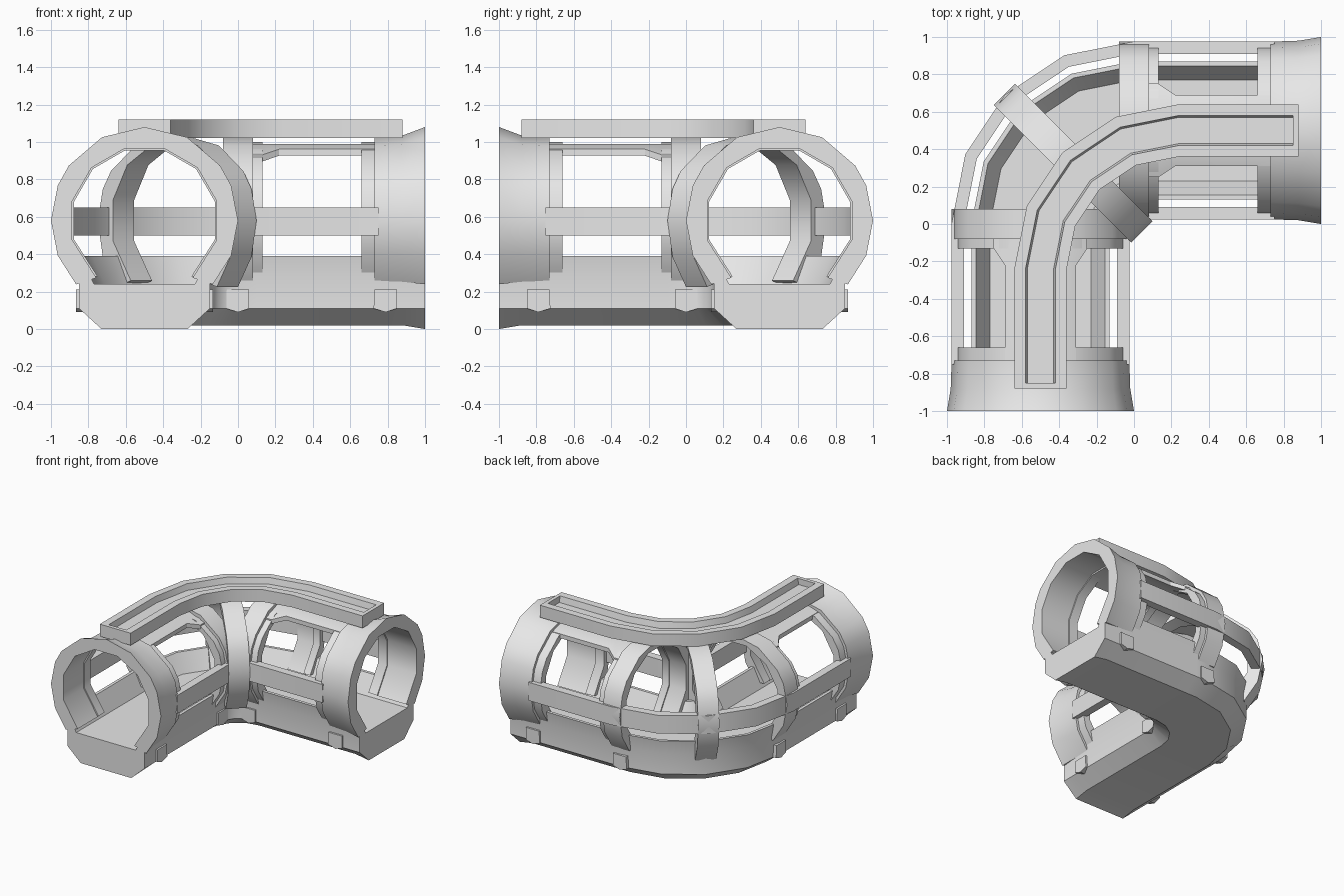
import bpy, bmesh
from math import sin, cos, pi, radians, sqrt
from mathutils import Vector

cube = bpy.data.objects.get("Cube")
if cube:
    bpy.data.objects.remove(cube, do_unlink=True)

grey = bpy.data.materials.new("plain_grey")
grey.use_nodes = True
colour = (0.8, 0.8, 0.8, 1)
grey.diffuse_color = colour
grey.node_tree.nodes["Principled BSDF"].inputs["Base Color"].default_value = colour

AXIS = 0.58   # height of the tube axis


# A frame is (origin, outward direction); profiles are (offset, height) points.
def arm(y):
    return Vector((-0.5, y)), Vector((-1, 0))


def bend(t, c=0.0):
    a = t * pi / 2
    d = Vector((-cos(a), sin(a)))
    return Vector((c, -c)) + d * (0.5 + c), d


def flip(frame):
    return tuple(Vector((-v.y, -v.x)) for v in frame)


def sweep(name, frames, profiles):
    """Loft closed profiles along frames and cap both ends."""
    if not isinstance(profiles[0], list):
        profiles = [profiles] * len(frames)
    bm = bmesh.new()
    loops = []
    for (o, d), prof in zip(frames, profiles):
        loops.append([bm.verts.new((*(o + d * u), z)) for u, z in prof])
    n = len(loops[0])
    for a, b in zip(loops, loops[1:]):
        for i in range(n):
            j = (i + 1) % n
            bm.faces.new((a[i], a[j], b[j], b[i]))
    caps = [bm.faces.new(loops[0]), bm.faces.new(loops[-1])]
    bmesh.ops.recalc_face_normals(bm, faces=bm.faces)
    bmesh.ops.triangulate(bm, faces=caps)
    me = bpy.data.meshes.new(name)
    bm.to_mesh(me)
    bm.free()
    me.materials.append(grey)
    ob = bpy.data.objects.new(name, me)
    bpy.context.collection.objects.link(ob)
    bpy.ops.object.select_all(action="DESELECT")
    ob.select_set(True)
    bpy.context.view_layer.objects.active = ob
    bpy.ops.object.shade_smooth_by_angle(angle=radians(33))
    return ob


def both_arms(name, frames, profiles):
    sweep("front_" + name, frames, profiles)
    sweep("side_" + name, [flip(f) for f in frames], profiles)


def whole_path(half):
    """Half path up to the corner, then its mirror image."""
    return half + [flip(f) for f in half[-2::-1]]


def arch(rx, rz, ri):
    """Open hoop: rounded outside, twelve-sided inside."""
    right = [-43, -22, 0, 22, 36, 63]
    outer = right + [90] + [180 - a for a in reversed(right)]
    inner = [-50] + list(range(-15, 196, 30)) + [230]
    pts = []
    for a in outer:
        r = radians(a)
        pts.append((rx * cos(r), AXIS + sin(r) * (rz if 0 < a < 180 else rx)))
    for a in reversed(inner):
        r = radians(a)
        pts.append((ri * cos(r), AXIS + ri * sin(r)))
    return pts


def mirrored(half):
    return half + [(-u, z) for u, z in reversed(half)]


# Trough-shaped lower hull with a slightly flared end
def hull(bottom):
    return mirrored([(0.27, 0.24), (0.345, 0.39), (0.37, 0.39), (0.35, 0.28),
                     (0.35, 0.11), (0.23, bottom)])


half = [arm(-1), arm(-0.88), arm(-0.1)] + [bend(i / 4) for i in range(3)]
path = whole_path(half)
hulls = [hull(0.02)] * len(path)
hulls[0] = hulls[-1] = hull(0)
sweep("lower_hull", path, hulls)

# Flared end collars, hoops and the thinner window frames beside them
both_arms("end_collar", [arm(-1), arm(-0.88), arm(-0.73)],
          [arch(0.5, 0.5, 0.4), arch(0.48, 0.455, 0.4), arch(0.475, 0.45, 0.4)])
both_arms("hoop", [arm(-0.08), arm(0.08)], arch(0.475, 0.45, 0.4))
for y0, y1, place in ((-0.74, -0.66, "outer"), (-0.13, -0.07, "inner")):
    both_arms(place + "_window_frame", [arm(y0), arm(y1)], arch(0.455, 0.42, 0.39))

# Diagonal hoop across the corner
out = Vector((-1, 1)).normalized()
along = Vector((1, 1)).normalized()
sweep("corner_hoop", [(out * 0.46 + along * w, out) for w in (-0.08, 0.08)],
      arch(0.52, 0.45, 0.42))


# Roof strip over each arm, widening into a chamfered window corner
def roof(w):
    def z(u):
        return AXIS + 0.42 * sqrt(1 - (u / 0.455) ** 2)
    us = [-w, -0.1, 0.1, w]
    return [(u, z(u)) for u in us] + [(u, z(u) - 0.035) for u in reversed(us)]


stations = [(-0.74, 0.19), (-0.22, 0.19), (-0.13, 0.25), (-0.06, 0.25)]
both_arms("roof_strip", [arm(y) for y, w in stations], [roof(w) for y, w in stations])

# Side rails following the bend on both sides
rail_path = whole_path([arm(-0.75), arm(0)] + [bend(i / 4) for i in range(1, 3)])
for side, label in ((1, "outer"), (-1, "inner")):
    sweep(label + "_side_rail", rail_path,
          [(side * u, z) for u, z in ((0.41, 0.5), (0.476, 0.5), (0.476, 0.65), (0.41, 0.65))])

# Grooved channel along the top, with closed ends
BEND = 0.24
top_half = [arm(-0.85)] + [bend(i / 4, BEND) for i in range(3)]
sweep("top_channel", whole_path(top_half),
      mirrored([(0.07, 1.07), (0.08, 1.12), (0.14, 1.12), (0.14, 1.02)]))
both_arms("channel_end", [arm(-0.88), arm(-0.85)], mirrored([(0.14, 1.12), (0.14, 1.02)]))

# Small five-sided tabs on the hull sides
tab = [(-0.06, 0.21), (0.06, 0.21), (0.065, 0.11), (0, 0.09), (-0.06, 0.11)]
for y in (-0.79, 0):
    for side in (-1, 1):
        frames = [(Vector((-0.5 - side * u, y)), Vector((0, 1))) for u in (0.31, 0.365)]
        both_arms("hull_tab", frames, tab)
